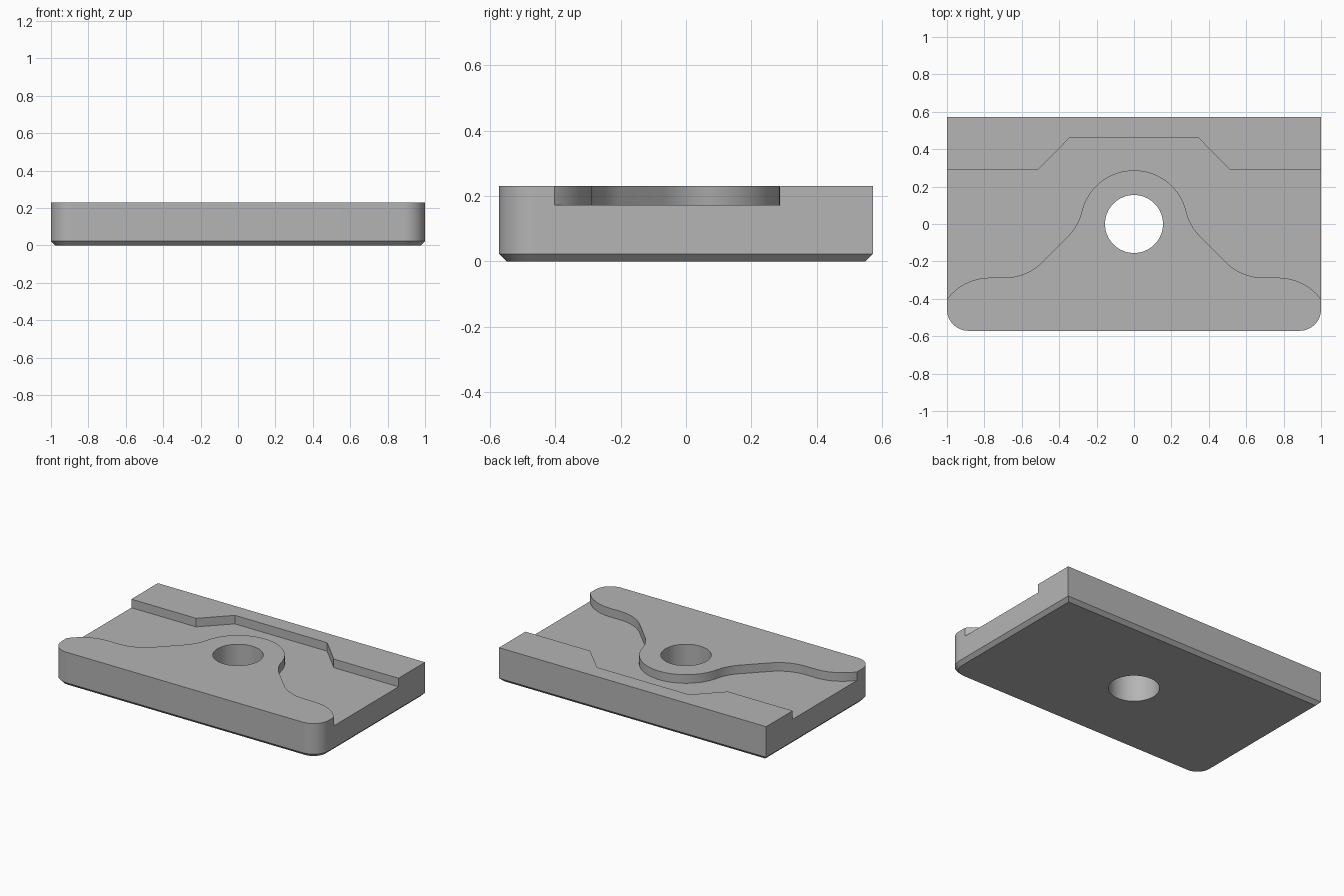
import bpy
import bmesh
from math import cos, sin, radians, sqrt

default = bpy.data.objects.get("Cube")
if default:
    bpy.data.objects.remove(default)

HALF_X, HALF_Y, HEIGHT = 1.0, 0.571, 0.23
CHAMFER, CORNER = 0.023, 0.115
FLOOR, HOLE_R, BOSS_R = 0.172, 0.155, 0.287

steel = bpy.data.materials.new("plain grey")
steel.use_nodes = True
grey = (0.46, 0.46, 0.46, 1)
steel.diffuse_color = grey
steel.node_tree.nodes["Principled BSDF"].inputs["Base Color"].default_value = grey


def arc(cx, cy, r, start, end, steps):
    angles = [radians(start + (end - start) * i / steps) for i in range(steps + 1)]
    return [(cx + r * cos(a), cy + r * sin(a)) for a in angles]


def mirror(points):
    return [(-x, y) for x, y in reversed(points)]


def loft(name, rings):
    """Solid from matching (outline, z) rings, capped at both ends."""
    bm = bmesh.new()
    loops = [[bm.verts.new((x, y, z)) for x, y in pts] for pts, z in rings]
    bm.faces.new(loops[0])
    bm.faces.new(loops[-1])
    for low, high in zip(loops, loops[1:]):
        for i in range(len(low)):
            j = (i + 1) % len(low)
            bm.faces.new((low[i], low[j], high[j], high[i]))
    bmesh.ops.recalc_face_normals(bm, faces=bm.faces)
    mesh = bpy.data.meshes.new(name)
    bm.to_mesh(mesh)
    bm.free()
    mesh.materials.append(steel)
    obj = bpy.data.objects.new(name, mesh)
    bpy.context.collection.objects.link(obj)
    return obj


def plate_outline(inset):
    """Square back corners, rounded front corners."""
    x, y = HALF_X - inset, HALF_Y - inset
    front = arc(HALF_X - CORNER, CORNER - HALF_Y, CORNER - inset, -90, 0, 14)
    right = front + [(x, y)]
    return right + mirror(right)


def groove_outline():
    """Front wall follows the raised land around the hole, back wall is straight-sided."""
    r = BOSS_R
    # Fillet between the round boss and the 45 degree flank
    off, along = (r / sqrt(2) + r) / sqrt(2), 0
    along = sqrt((2 * r) ** 2 - (r / sqrt(2) + r) ** 2) / sqrt(2)
    fx, fy = off + along, off - along
    touch = 13.55
    wall = arc(0, 0, r, 90, touch, 24)
    wall += arc(fx, fy, r, 180 + touch, 225, 8)
    wall += arc(r * (1 + sqrt(2)), 0, r, 225, 270, 12)
    wall += arc(0.77, -2 * r, r, 90, 20, 18)
    back = [(1.1, wall[-1][1]), (1.1, 0.288), (0.515, 0.288), (0.345, 0.46)]
    right = wall + back
    return right + mirror(right)[:-1]


# Plate with chamfered underside
plate = loft("clamp_plate", [(plate_outline(CHAMFER), 0),
                             (plate_outline(0), CHAMFER),
                             (plate_outline(0), HEIGHT)])

# Cut the groove and the through hole
cutters = [
    loft("groove_cutter", [(groove_outline(), FLOOR), (groove_outline(), HEIGHT + 0.1)]),
    loft("hole_cutter", [(arc(0, 0, HOLE_R, 0, 354.375, 63), z) for z in (-0.1, HEIGHT + 0.1)]),
]
bpy.ops.object.select_all(action="DESELECT")
plate.select_set(True)
bpy.context.view_layer.objects.active = plate
for cutter in cutters:
    cutter.hide_render = True
    cut = plate.modifiers.new(cutter.name, "BOOLEAN")
    cut.operation = "DIFFERENCE"
    cut.solver = "EXACT"
    cut.object = cutter
    bpy.ops.object.modifier_apply(modifier=cut.name)
    bpy.data.objects.remove(cutter)

bpy.ops.object.shade_smooth_by_angle(angle=radians(30))
